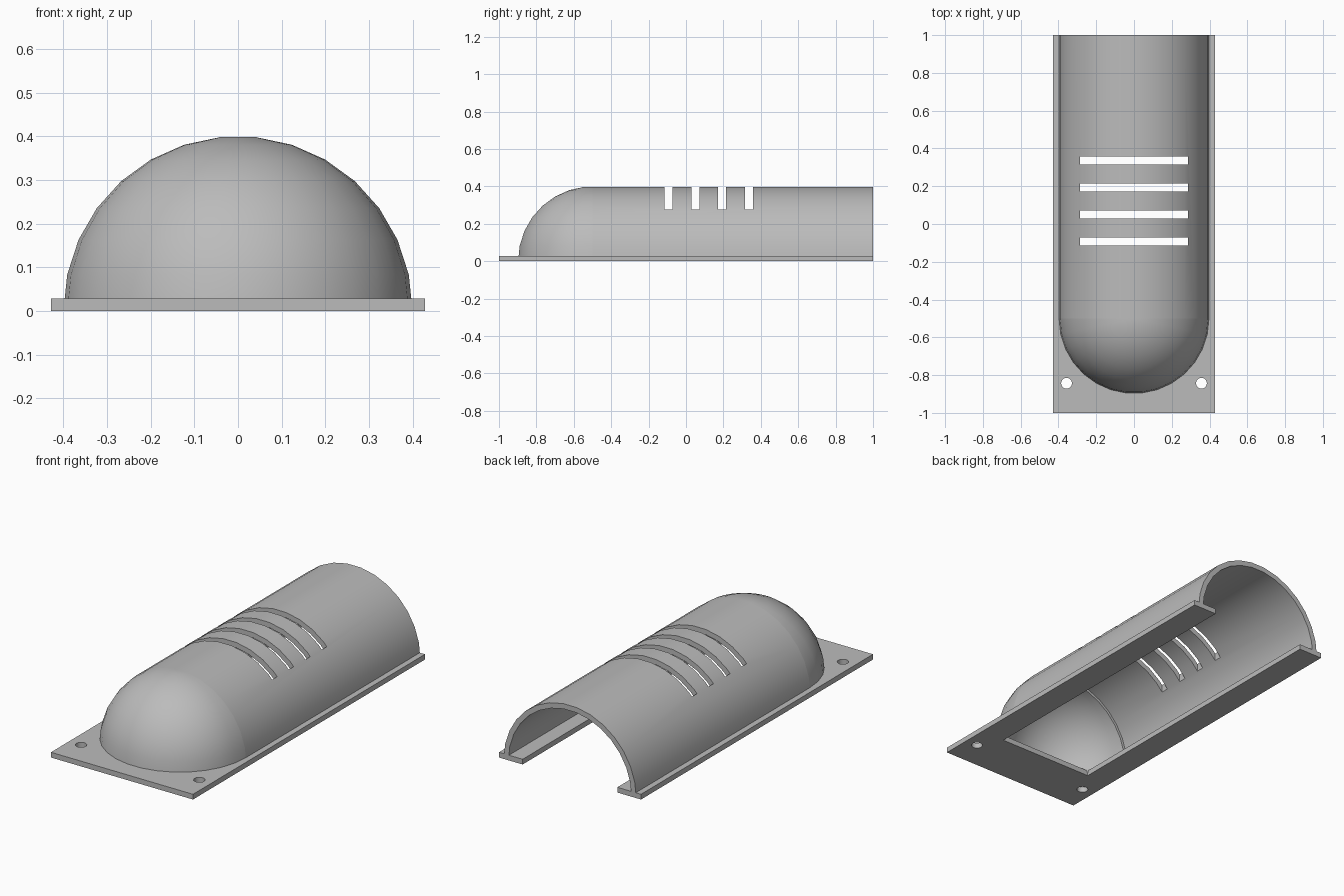
import bpy, bmesh, math
from mathutils import Vector

if "Cube" in bpy.data.objects:
    bpy.data.objects.remove(bpy.data.objects["Cube"], do_unlink=True)

MM = 1 / 70                  # design unit: the base is 140 long
R_OUT, R_TUNNEL, R_DOME = 28, 26, 25
STEP = math.radians(12)
SEAM = -35                   # where the dome meets the tunnel
SINK = 1                     # shell foot sits inside the base plate

grey = bpy.data.materials.new("plain grey")
grey.use_nodes = True
grey.diffuse_color = (0.5, 0.5, 0.5, 1)
grey.node_tree.nodes["Principled BSDF"].inputs["Base Color"].default_value = (0.5, 0.5, 0.5, 1)


def make(name, bm):
    bmesh.ops.remove_doubles(bm, verts=bm.verts, dist=0.001)
    bmesh.ops.recalc_face_normals(bm, faces=bm.faces)
    bmesh.ops.scale(bm, vec=(MM, MM, MM), verts=bm.verts)
    mesh = bpy.data.meshes.new(name)
    bm.to_mesh(mesh)
    bm.free()
    mesh.materials.append(grey)
    obj = bpy.data.objects.new(name, mesh)
    bpy.context.collection.objects.link(obj)
    return obj


def add_box(bm, lo, hi):
    verts = bmesh.ops.create_cube(bm, size=1)["verts"]
    lo, hi = Vector(lo), Vector(hi)
    for v in verts:
        v.co = (lo + hi) / 2 + v.co * (hi - lo)


def activate(obj):
    bpy.ops.object.select_all(action="DESELECT")
    obj.select_set(True)
    bpy.context.view_layer.objects.active = obj


def cut(obj, bm):
    cutter = make("cutter", bm)
    cutter.hide_render = True
    mod = obj.modifiers.new("cut", "BOOLEAN")
    mod.operation, mod.solver, mod.object = "DIFFERENCE", "EXACT", cutter
    activate(obj)
    bpy.ops.object.modifier_apply(modifier=mod.name)
    bpy.data.objects.remove(cutter, do_unlink=True)


def arc(radius):
    """Quarter arc (distance, height) from the foot to the last corner before the top."""
    pts = [(radius * math.cos(i * STEP), radius * math.sin(i * STEP)) for i in range(8)]
    t = SINK / pts[1][1]
    pts[0] = (radius + (pts[1][0] - radius) * t, SINK)
    return pts


def sweep(bm, rings):
    """Skin a row of closed rings and cap both ends."""
    rows = [[bm.verts.new(p) for p in ring] for ring in rings]
    n = len(rows[0])
    for a, b in zip(rows, rows[1:]):
        for i in range(n):
            j = (i + 1) % n
            bm.faces.new((a[i], a[j], b[j], b[i]))
    bm.faces.new(rows[0])
    bm.faces.new(rows[-1])


# Base plate with open channel and two screw holes
bm = bmesh.new()
add_box(bm, (-30, -70, 0), (30, 70, 2))
base_plate = make("base_plate", bm)
bm = bmesh.new()
add_box(bm, (-20, -50, -5), (20, 80, 5))
for side in (-1, 1):
    hole = bmesh.ops.create_cone(bm, cap_ends=True, segments=30, radius1=2, radius2=2, depth=10)
    bmesh.ops.translate(bm, vec=(side * 25, -59, 0), verts=hole["verts"])
cut(base_plate, bm)

# Half-round tunnel
def half(radius):
    right = arc(radius)
    return right + [(-x, z) for x, z in reversed(right)]

bm = bmesh.new()
profile = half(R_OUT) + half(R_TUNNEL)[::-1]
sweep(bm, [[(x, y, z) for x, z in profile] for y in (SEAM, 70)])
tunnel = make("tunnel", bm)

# Four vent slots across the tunnel
bm = bmesh.new()
for i in range(4):
    y = -8 + 10 * i
    add_box(bm, (-20, y, 10), (20, y + 3, 40))
cut(tunnel, bm)

# Hollow quarter-sphere nose, turned about the vertical axis
bm = bmesh.new()
outer, inner = arc(R_OUT), arc(R_DOME)
profile = outer + [(0, outer[-1][1]), (0, inner[-1][1])] + inner[::-1]
sweep(bm, [[(r * math.cos(a), SEAM + r * math.sin(a), z) for r, z in profile]
           for a in (math.pi + i * STEP for i in range(16))])
bmesh.ops.dissolve_degenerate(bm, dist=0.001, edges=bm.edges)
dome = make("dome", bm)

for obj in (base_plate, tunnel, dome):
    activate(obj)
    bpy.ops.object.shade_smooth_by_angle(angle=math.radians(30))
